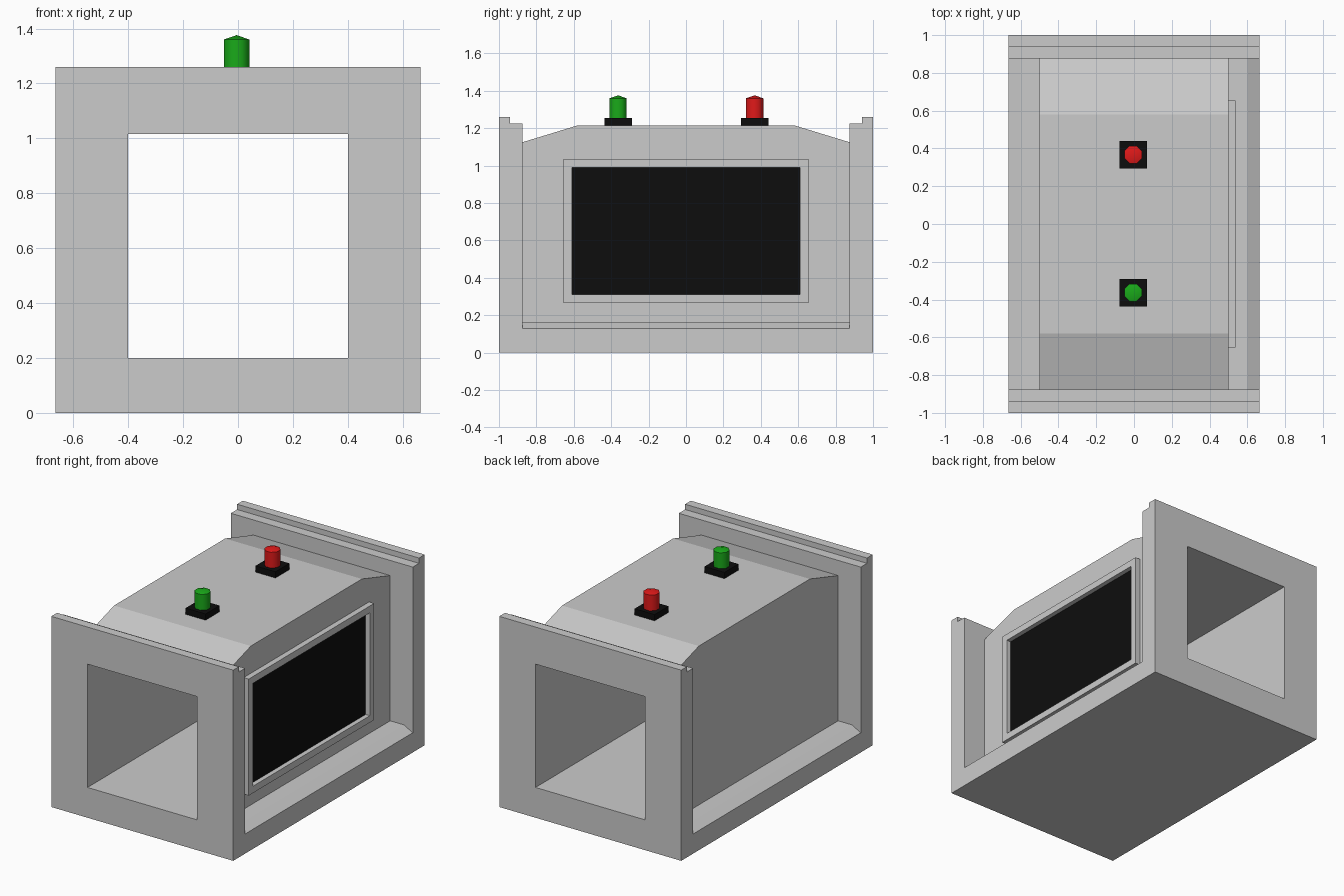
import bpy, bmesh, math
from mathutils import Vector

if "Cube" in bpy.data.objects:
    bpy.data.objects.remove(bpy.data.objects["Cube"])


def material(name, color):
    m = bpy.data.materials.new(name)
    m.diffuse_color = (*color, 1)
    m.use_nodes = True
    m.node_tree.nodes["Principled BSDF"].inputs["Base Color"].default_value = m.diffuse_color
    return m


def prism(name, pts, to3d, lo, hi, mat=None):
    """Extrude a 2D outline from lo to hi; to3d maps (a, b, depth) to xyz."""
    bm = bmesh.new()
    low = [bm.verts.new(to3d(a, b, lo)) for a, b in pts]
    high = [bm.verts.new(to3d(a, b, hi)) for a, b in pts]
    bm.faces.new(low)
    bm.faces.new(high)
    for i in range(len(pts)):
        j = (i + 1) % len(pts)
        bm.faces.new((low[i], low[j], high[j], high[i]))
    bmesh.ops.recalc_face_normals(bm, faces=bm.faces)
    me = bpy.data.meshes.new(name)
    bm.to_mesh(me)
    bm.free()
    ob = bpy.data.objects.new(name, me)
    bpy.context.collection.objects.link(ob)
    if mat:
        me.materials.append(mat)
    return ob


def rect(a0, a1, b0, b1):
    return [(a0, b0), (a1, b0), (a1, b1), (a0, b1)]


def cut(ob, cutter):
    mod = ob.modifiers.new("cut", 'BOOLEAN')
    mod.operation = 'DIFFERENCE'
    mod.solver = 'EXACT'
    mod.object = cutter
    bpy.context.view_layer.objects.active = ob
    bpy.ops.object.modifier_apply(modifier=mod.name)
    bpy.data.objects.remove(cutter)


along_x = lambda a, b, d: (d, a, b)
along_y = lambda a, b, d: (a, d, b)
along_z = lambda a, b, d: (a, b, d)

black = material("black", (0.004, 0.004, 0.004))
red = material("red", (0.75, 0.01, 0.01))
green = material("green", (0.01, 0.4, 0.01))

# Main housing: side profile with stepped end flanges and sloped roof ends
half = [(0.58, 1.215), (0.875, 1.125), (0.875, 1.225),
        (0.94, 1.225), (0.94, 1.26), (1, 1.26), (1, 0)]
profile = half + [(-y, z) for y, z in reversed(half)]
housing = prism("housing", profile, along_x, -0.665, 0.665)

# Side recesses between the flanges, with a chamfered ledge
for s in (-1, 1):
    pocket = [(s * 0.5, 0.165), (s * 0.6, 0.165), (s * 0.73, 0.095),
              (s * 0.73, 1.5), (s * 0.5, 1.5)]
    cut(housing, prism("pocket_cutter", pocket, along_y, -0.875, 0.875))

# Tunnel straight through
cut(housing, prism("tunnel_cutter", rect(-0.4, 0.4, 0.2, 1.015), along_y, -1.2, 1.2))

# Screen surround and panel on the right side
surround = prism("screen_surround", rect(-0.655, 0.655, 0.265, 1.035), along_x, 0.495, 0.537)
cut(surround, prism("screen_cutter", rect(-0.61, 0.61, 0.31, 0.99), along_x, 0.4, 0.6))
prism("screen_panel", rect(-0.61, 0.61, 0.31, 0.99), along_x, 0.495, 0.506, black)

# Signal lamps on the roof
LX = -0.005
for name, y, mat in (("green", -0.363, green), ("red", 0.367, red)):
    prism(name + "_lamp_base", rect(LX - 0.073, LX + 0.073, y - 0.073, y + 0.073),
          along_z, 1.21, 1.256, black)
    ring = [(LX + 0.05 * math.cos(math.pi * (i + 0.5) / 4),
             y + 0.05 * math.sin(math.pi * (i + 0.5) / 4)) for i in range(8)]
    lamp = prism(name + "_lamp", ring, along_z, 1.25, 1.36, mat)
    # Raise the cap to a shallow point
    bm = bmesh.new()
    bm.from_mesh(lamp.data)
    top = max(bm.faces, key=lambda f: f.calc_center_median().z)
    tip = bmesh.ops.poke(bm, faces=[top])["verts"][0]
    tip.co = Vector((LX, y, 1.376))
    bm.to_mesh(lamp.data)
    bm.free()
    bpy.ops.object.select_all(action='DESELECT')
    lamp.select_set(True)
    bpy.context.view_layer.objects.active = lamp
    bpy.ops.object.shade_smooth_by_angle(angle=math.radians(50))
